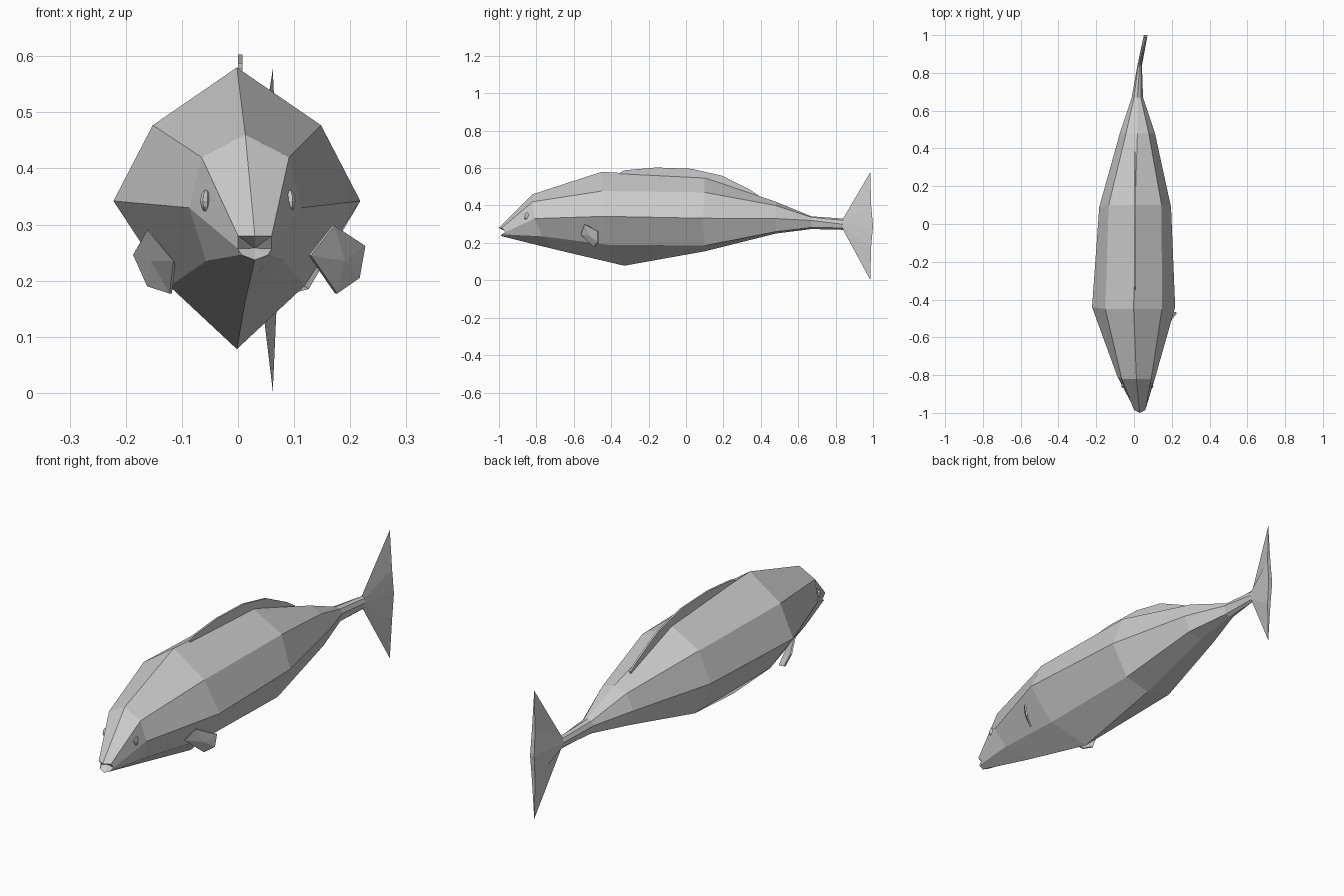
import bpy, bmesh
from mathutils import Vector

if "Cube" in bpy.data.objects:
    bpy.data.objects.remove(bpy.data.objects["Cube"])


def make_object(name, verts, faces):
    bm = bmesh.new()
    vs = [bm.verts.new(v) for v in verts]
    for f in faces:
        bm.faces.new([vs[i] for i in f])
    bmesh.ops.recalc_face_normals(bm, faces=bm.faces)
    mesh = bpy.data.meshes.new(name)
    bm.to_mesh(mesh)
    bm.free()
    obj = bpy.data.objects.new(name, mesh)
    bpy.context.collection.objects.link(obj)
    return obj


def slab(name, points, faces, offset):
    """Thin closed fin: a sheet and its offset copy, joined round the rim."""
    n = len(points)
    o = Vector(offset)
    verts = [Vector(p) - o for p in points] + [Vector(p) + o for p in points]
    all_faces = list(faces) + [[i + n for i in reversed(f)] for f in faces]
    edges = [(f[i], f[(i + 1) % len(f)]) for f in faces for i in range(len(f))]
    for a, b in edges:
        if (b, a) not in edges:
            all_faces.append([b, a, a + n, b + n])
    return make_object(name, verts, all_faces)


# Body sections: centre x, then (half width, y, z) for back, shoulder, side, lower, belly
sections = [
    (.03, [(0, -1, .28), (.03, -.985, .28), (.03, -.965, .257), (.024, -.985, .246), (0, -.99, .237)]),
    (.013, [(0, -.82, .46), (.078, -.82, .42), (.1, -.81, .33), (.07, -.77, .235), (0, -.7, .165)]),
    (-.002, [(0, -.45, .58), (.15, -.45, .477), (.22, -.44, .342), (.12, -.42, .19), (0, -.33, .078)]),
    (.006, [(0, .1, .548), (.14, .1, .47), (.19, .09, .332), (.12, .1, .185), (0, .1, .155)]),
    (.018, [(0, .48, .42), (.06, .48, .40), (.093, .48, .33), (.07, .48, .26), (0, .48, .25)]),
    (.018, [(0, .67, .342), (.018, .67, .337), (.03, .67, .32), (.02, .67, .283), (0, .67, .274)]),
    (.03, [(0, .84, .33), (.008, .84, .32), (.012, .84, .3), (.008, .84, .28), (0, .84, .27)]),
    (.062, [(0, .985, .577), (.008, .99, .4), (.01, 1, .29), (.008, .99, .18), (0, .985, .003)]),
]
verts, faces = [], []
for cx, pts in sections:
    verts += [(cx + w, y, z) for w, y, z in pts]
    verts += [(cx - w, y, z) for w, y, z in pts[3:0:-1]]
for s in range(len(sections) - 1):
    for i in range(8):
        a, b = s * 8 + i, s * 8 + (i + 1) % 8
        faces.append((a, b, b + 8, a + 8))
# Mouth hollow and tail trailing edge
m = len(verts)
verts.append((.03, -.955, .258))
faces += [(i, (i + 1) % 8, m) for i in range(8)]
e = (len(sections) - 1) * 8
faces += [(e, e + 1, e + 7), (e + 1, e + 2, e + 6, e + 7),
          (e + 2, e + 3, e + 5, e + 6), (e + 3, e + 4, e + 5)]
make_object("body_and_tail", verts, faces)

# Dorsal fin along the back
crest = [(-.35, .578), (-.33, .588), (-.16, .603), (.03, .596), (.19, .56), (.34, .485), (.39, .452)]
base = [(-.35, .55), (-.33, .55), (-.16, .55), (.03, .53), (.19, .5), (.34, .45), (.39, .43)]
n = len(crest)
slab("dorsal_fin", [(.004, y, z) for y, z in crest + base],
     [(i, i + 1, n + i + 1, n + i) for i in range(n - 1)], (.004, 0, 0))

# Pectoral fins, creased down the middle
fan = [(0, 1, 5), (1, 2, 5), (2, 3, 5), (3, 4, 5), (4, 0, 5)]
slab("right_pectoral_fin",
     [(.17, -.54, .298), (.225, -.47, .262), (.215, -.47, .205),
      (.175, -.49, .177), (.128, -.56, .245), (.188, -.51, .235)], fan, (.002, -.003, 0))
slab("left_pectoral_fin",
     [(-.16, -.54, .29), (-.185, -.48, .246), (-.16, -.47, .19),
      (-.12, -.49, .177), (-.113, -.56, .235), (-.153, -.51, .235)], fan, (-.002, -.003, 0))

# Eyes, flattened against the head
for side, x in (("right", .091), ("left", -.056)):
    bpy.ops.mesh.primitive_uv_sphere_add(segments=8, ring_count=6, radius=1,
                                         location=(x, -.85, .342))
    eye = bpy.context.object
    eye.name = side + "_eye"
    eye.scale = (.01, .019, .02)
    eye.rotation_euler = (0, 0, .35 if side == "right" else -.35)
